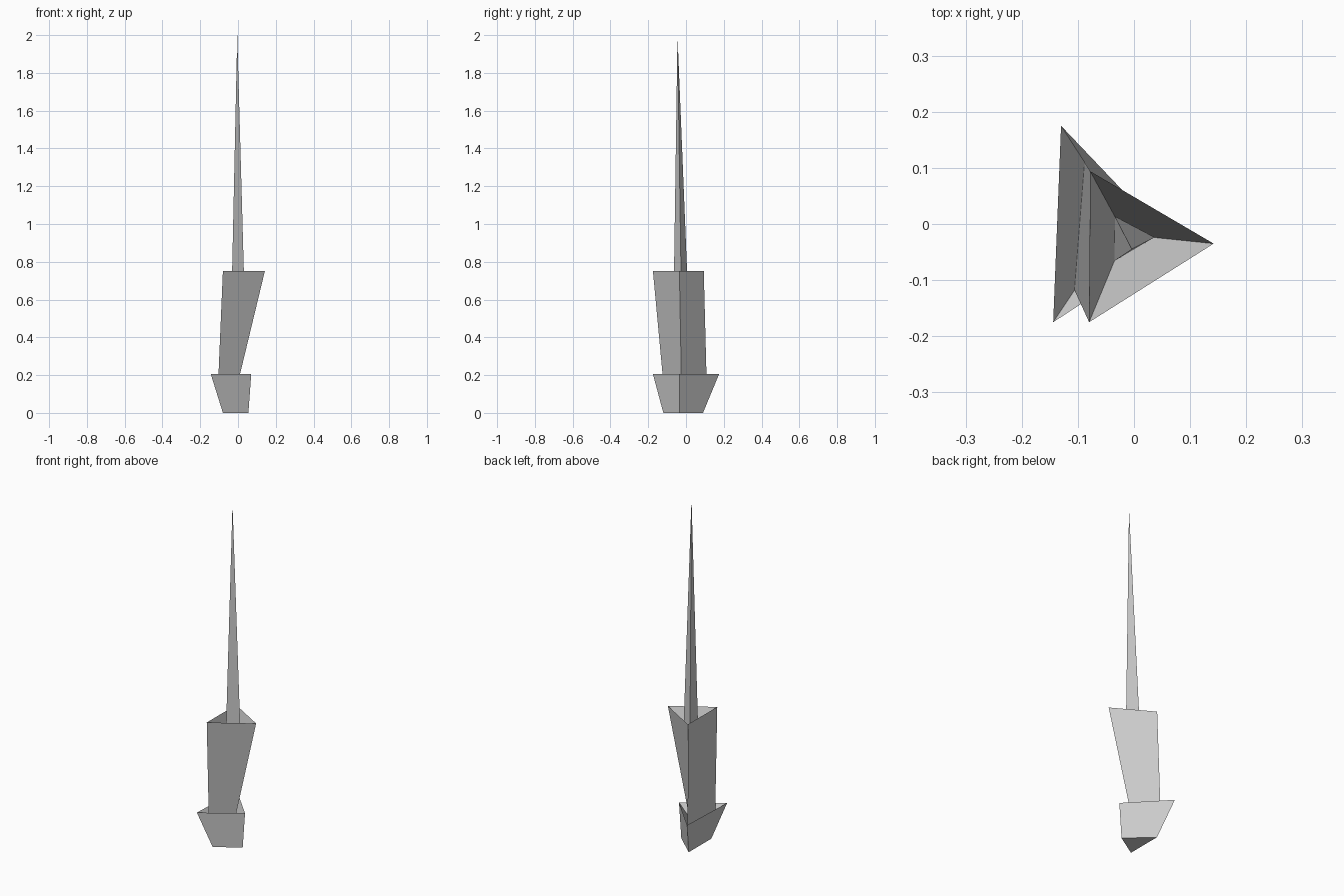
import bpy, bmesh

if "Cube" in bpy.data.objects:
    bpy.data.objects.remove(bpy.data.objects["Cube"])

# Triangular cross-sections, ordered front-left, right, back
foot = [(-0.08, -0.12, 0), (0.055, -0.035, 0), (-0.08, 0.09, 0)]
low_rim = [(-0.144, -0.175, 0.205), (0.07, -0.035, 0.205), (-0.13, 0.175, 0.205)]
low_inner = [(-0.106, -0.118, 0.14), (-0.005, -0.024, 0.14), (-0.088, 0.11, 0.14)]
mid_rim = [(-0.08, -0.175, 0.75), (0.142, -0.035, 0.75), (-0.078, 0.094, 0.75)]
mid_inner = [(-0.035, -0.066, 0.57), (0.036, -0.024, 0.57), (-0.034, 0.013, 0.57)]
tip = [(-0.004, -0.045, 2.0)]


def loft(name, rings, cap=False):
    """Skin neighbouring rings; a single-point ring becomes an apex."""
    bm = bmesh.new()
    loops = [[bm.verts.new(p) for p in ring] for ring in rings]
    for a, b in zip(loops, loops[1:]):
        for i in range(3):
            j = (i + 1) % 3
            top = [b[0]] if len(b) == 1 else [b[j], b[i]]
            bm.faces.new([a[i], a[j]] + top)
    if cap:
        bm.faces.new(loops[0][::-1])
    mesh = bpy.data.meshes.new(name)
    bm.to_mesh(mesh)
    bm.free()
    obj = bpy.data.objects.new(name, mesh)
    bpy.context.collection.objects.link(obj)
    return obj


# Lower cup, upper cup growing out of it, and the long spike
loft("lower_segment", [foot, low_rim, low_inner], cap=True)
loft("middle_segment", [low_inner, mid_rim, mid_inner])
loft("spike", [mid_inner, tip])
